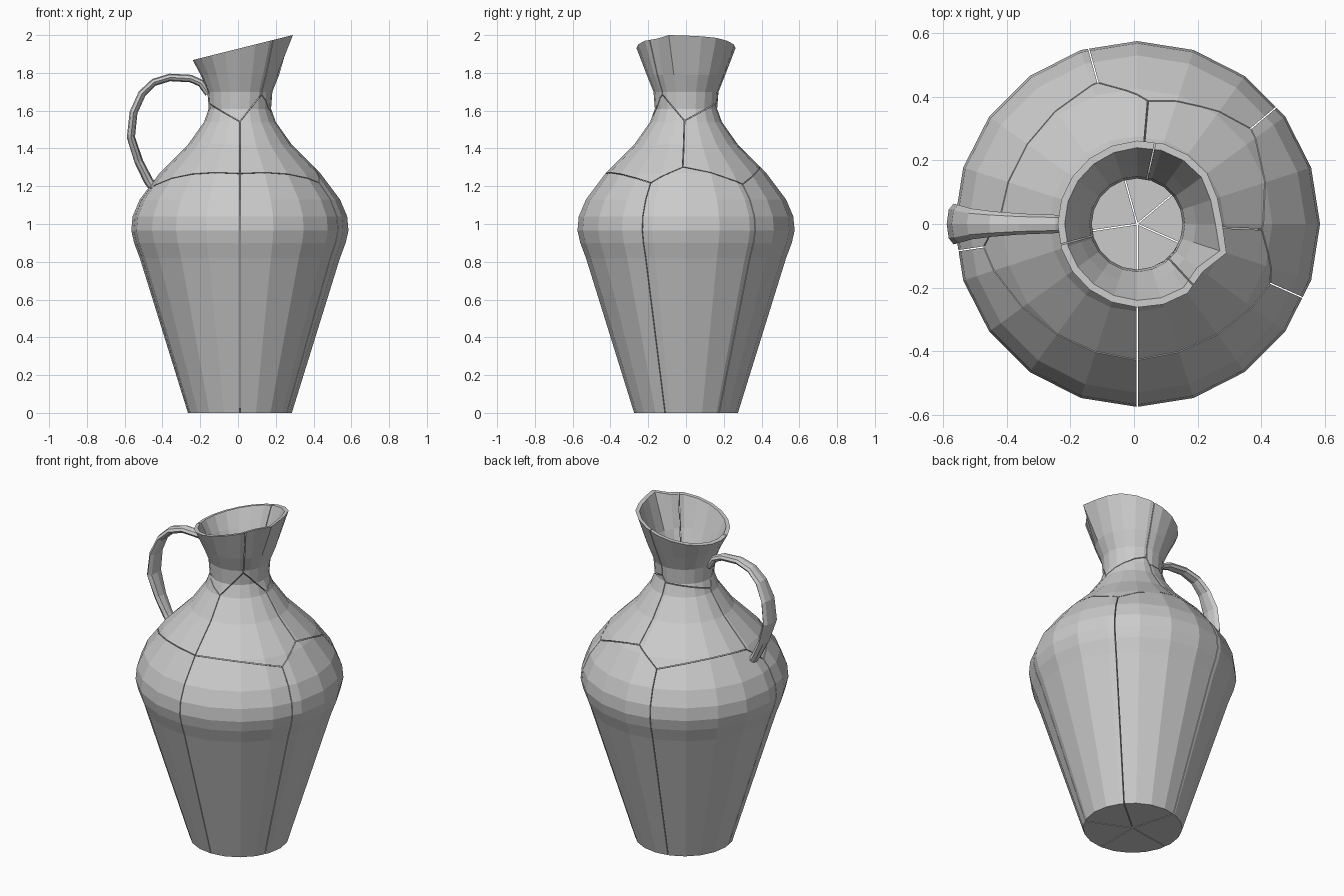
import bpy, bmesh, math
from mathutils import Vector

if "Cube" in bpy.data.objects:
    bpy.data.objects.remove(bpy.data.objects["Cube"])

N = 20          # sides of the jug
CX = 0.01       # jug axis
WALL = 0.022
GAP = 0.002     # half width of the cracks


def add_object(name, bm):
    mesh = bpy.data.meshes.new(name)
    bm.to_mesh(mesh)
    bm.free()
    obj = bpy.data.objects.new(name, mesh)
    bpy.context.collection.objects.link(obj)
    return obj


def loft(bm, rings):
    """Skin closed rings of points and cap both ends."""
    rows = [[bm.verts.new(p) for p in ring] for ring in rings]
    n = len(rows[0])
    for a, b in zip(rows, rows[1:]):
        for i in range(n):
            j = (i + 1) % n
            bm.faces.new((a[i], a[j], b[j], b[i]))
    bm.faces.new(rows[0][::-1])
    bm.faces.new(rows[-1])
    bmesh.ops.recalc_face_normals(bm, faces=bm.faces)


def polar(r, deg, z):
    a = math.radians(deg)
    return Vector((CX + r * math.cos(a), r * math.sin(a), z))


def ring(r, z):
    return [polar(r, 360 * i / N, z) for i in range(N)]


def rim(inset):
    """Slanted rim with the spout pinched to one side."""
    spout = {0: 0.268, 1: 0.265, 18: 0.255, 19: 0.295}
    pts = []
    for i in range(N):
        a = 360 * i / N
        r = spout.get(i, 0.262 + 0.012 * math.cos(math.radians(a))) - inset
        p = polar(r, a, 0)
        p.z = min(2.0, 1.928 + 0.25 * p.x)
        pts.append(p)
    tip = pts[19]
    if inset == 0:
        tip.z = 2.0
    return pts


# Hollow jug: outer profile up, slanted rim, inner profile down
profile = [(0.275, 0), (0.53, 0.82), (0.56, 0.90), (0.575, 0.965), (0.568, 1.04),
           (0.53, 1.13), (0.425, 1.27), (0.275, 1.42), (0.19, 1.54),
           (0.165, 1.61), (0.172, 1.70), (0.208, 1.79)]
inner = [(r - WALL, max(z, 0.025)) for r, z in profile[::-1]]
jug = bmesh.new()
loft(jug, [ring(r, z) for r, z in profile] + [rim(0), rim(WALL)]
     + [ring(r, z) for r, z in inner])

# Break the jug into fitted shards around seed points
seeds = [polar(0.50, a, 1.0) for a in (-57, 9, 71, 140, 237)]
seeds += [polar(0.30, a, 1.50) for a in (-135, -45, 40, 130)]
seeds += [polar(0.24, a, 1.74) for a in (-110, 15, 140)]
for k, s in enumerate(seeds):
    bm = jug.copy()
    for t in seeds:
        if t is s:
            continue
        n = (t - s).normalized()
        cut = bmesh.ops.bisect_plane(
            bm, geom=bm.verts[:] + bm.edges[:] + bm.faces[:], dist=1e-6,
            plane_co=(s + t) / 2 - n * GAP, plane_no=n, clear_outer=True)
        edges = [e for e in cut["geom_cut"] if isinstance(e, bmesh.types.BMEdge)]
        if len(edges) > 2:
            bmesh.ops.triangle_fill(bm, edges=edges, use_beauty=True, normal=n)
    bmesh.ops.recalc_face_normals(bm, faces=bm.faces)
    if len(bm.faces):
        kind = "body" if k < 5 else "shoulder" if k < 9 else "neck"
        add_object(f"{kind}_shard_{k + 1}", bm)
    else:
        bm.free()
jug.free()

# Handle: x, z, half width, half thickness along the path
path = [(-0.435, 1.17, 0.035, 0.022), (-0.475, 1.23, 0.036, 0.025),
        (-0.525, 1.33, 0.047, 0.023), (-0.567, 1.46, 0.064, 0.022),
        (-0.553, 1.59, 0.060, 0.021), (-0.508, 1.69, 0.048, 0.021),
        (-0.445, 1.75, 0.040, 0.020), (-0.36, 1.776, 0.033, 0.020),
        (-0.25, 1.77, 0.029, 0.020), (-0.195, 1.745, 0.027, 0.020),
        (-0.158, 1.69, 0.025, 0.018)]
rings = []
for i, (x, z, w, h) in enumerate(path):
    a, b = path[max(i - 1, 0)], path[min(i + 1, len(path) - 1)]
    d = Vector((b[0] - a[0], 0, b[1] - a[1])).normalized()
    out = Vector((-d.z, 0, d.x))
    rings.append([Vector((x, 0, z)) + out * h * math.sin(t) + Vector((0, w * math.cos(t), 0))
                  for t in (math.tau * j / 8 for j in range(8))])
bm = bmesh.new()
loft(bm, rings)
add_object("handle", bm)
